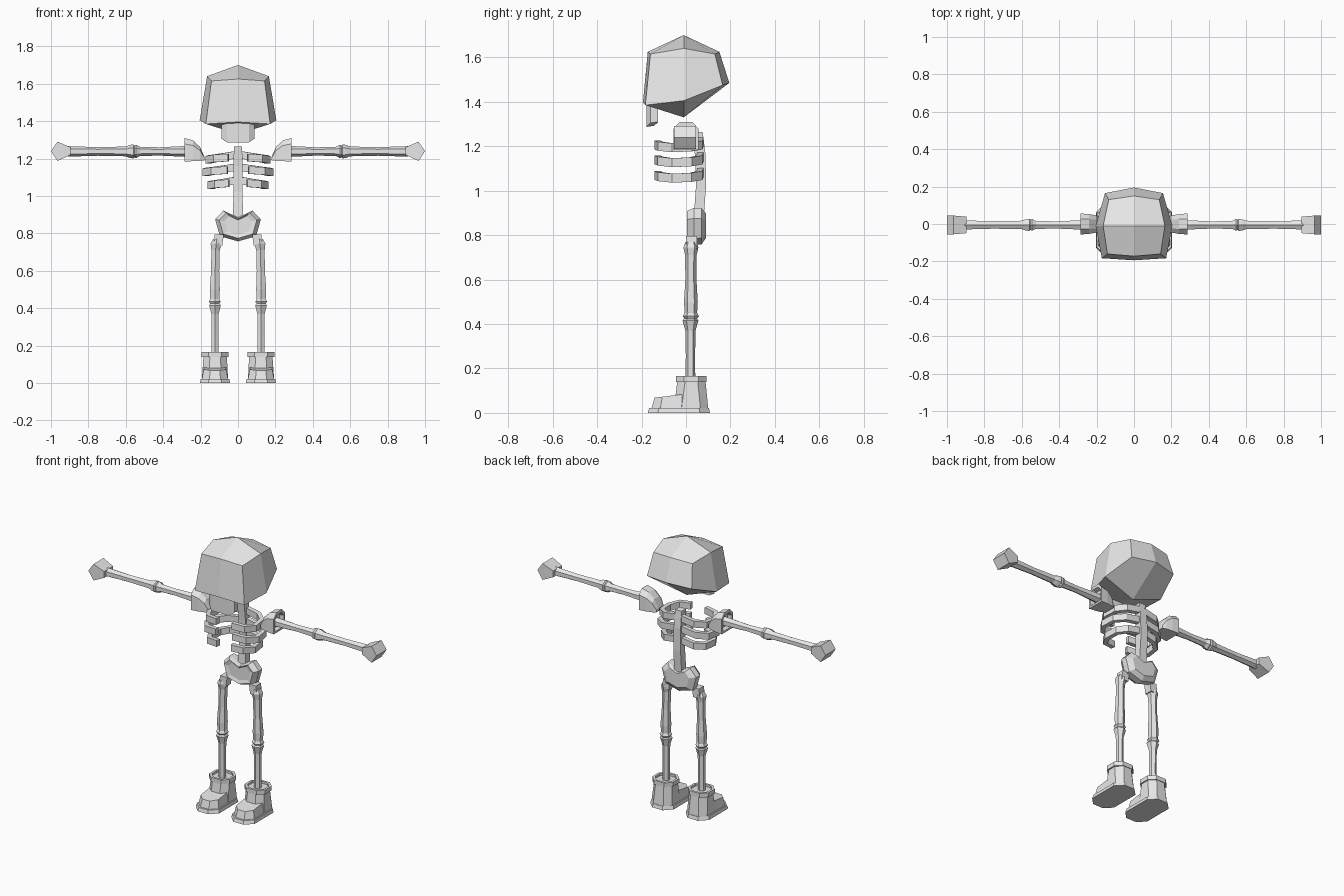
import bpy, bmesh, math
from mathutils import Vector

cube = bpy.data.objects.get("Cube")
if cube:
    bpy.data.objects.remove(cube, do_unlink=True)

bone_grey = bpy.data.materials.new("bone_grey")
bone_grey.use_nodes = True
COLOUR = (0.8, 0.8, 0.8, 1)
bone_grey.diffuse_color = COLOUR
bone_grey.node_tree.nodes["Principled BSDF"].inputs["Base Color"].default_value = COLOUR


def finish(name, bm, mirror=False):
    """Turn a bmesh into a flat-shaded object, mirrored over x if asked."""
    bmesh.ops.recalc_face_normals(bm, faces=bm.faces)
    mesh = bpy.data.meshes.new(name)
    bm.to_mesh(mesh)
    bm.free()
    mesh.materials.append(bone_grey)
    obj = bpy.data.objects.new(name, mesh)
    bpy.context.collection.objects.link(obj)
    if mirror:
        mod = obj.modifiers.new("mirror", 'MIRROR')
        mod.use_clip = False
        mod.use_mirror_merge = False
    return obj


def loft(name, rings, mirror=False):
    """Skin a list of equal rings and cap both ends."""
    bm = bmesh.new()
    rows = [[bm.verts.new(p) for p in ring] for ring in rings]
    n = len(rows[0])
    for a, b in zip(rows, rows[1:]):
        for i in range(n):
            j = (i + 1) % n
            bm.faces.new((a[i], a[j], b[j], b[i]))
    bm.faces.new(rows[0])
    bm.faces.new(rows[-1])
    return finish(name, bm, mirror)


def limb(name, stations, sides=6):
    """Round bone: stations are (centre, radius), all along one axis."""
    along_x = abs(stations[0][0][0] - stations[-1][0][0]) > 0.1
    u = Vector((0, 1, 0)) if along_x else Vector((1, 0, 0))
    v = Vector((0, 0, 1)) if along_x else Vector((0, 1, 0))
    rings = []
    for c, r in stations:
        angles = [math.tau * (i + 0.5) / sides for i in range(sides)]
        rings.append([Vector(c) + (u * math.cos(a) + v * math.sin(a)) * r for a in angles])
    return loft(name, rings, True)


def octagon(x0, x1, y0, y1, z, cut, z_front=None):
    """Rectangle with cut corners; z_front slopes it towards the toe."""
    zf = z if z_front is None else z_front
    pts = [(x0 + cut, y0), (x1 - cut, y0), (x1, y0 + cut), (x1, y1 - cut),
           (x1 - cut, y1), (x0 + cut, y1), (x0, y1 - cut), (x0, y0 + cut)]
    return [(x, y, zf + (z - zf) * (y - y0) / (y1 - y0)) for x, y in pts]


# Skull: two rings of eight points between a crown and a base point
def skull_ring(side, front, back):
    (sx, sy, sz), (fx, fy, fz, fm), (bx, by, bz, bm_y) = side, front, back
    return [(sx, sy, sz), (bx, by, bz), (0, bm_y, bz + 0.01), (-bx, by, bz),
            (-sx, sy, sz), (-fx, fy, fz), (0, fm, fz + 0.01), (fx, fy, fz)]


bm = bmesh.new()
upper = skull_ring((0.165, -0.01, 1.64), (0.142, -0.16, 1.615, -0.172), (0.135, 0.13, 1.615, 0.15))
lower = skull_ring((0.205, -0.01, 1.405), (0.172, -0.183, 1.385, -0.194), (0.155, 0.165, 1.475, 0.195))
up, low = ([bm.verts.new(p) for p in ring] for ring in (upper, lower))
crown, base = bm.verts.new((0, -0.01, 1.7)), bm.verts.new((0, -0.01, 1.33))
for i in range(8):
    j = (i + 1) % 8
    bm.faces.new((up[i], up[j], low[j], low[i]))
for i in range(0, 8, 2):
    for ring, pole in ((up, crown), (low, base)):
        bm.faces.new((pole, ring[i], ring[i + 1], ring[(i + 2) % 8]))
finish("skull", bm)

# Upper teeth: a thin curved plate under the face
loft("upper_teeth", [
    [(x, y, 1.39), (x, y + 0.035, 1.39), (x, y + 0.035, z + 0.005), (x, y, z)]
    for x, y, z in ((-0.087, -0.16, 1.305), (-0.06, -0.178, 1.287),
                    (0.06, -0.178, 1.287), (0.087, -0.16, 1.305))])

# Spine: a square column that leans forward at the top
loft("spine", [
    [(-w, y0, z), (w, y0, z), (w, y1, z), (-w, y1, z)]
    for z, w, y0, y1 in ((0.88, 0.026, 0.035, 0.08), (1.02, 0.025, 0.045, 0.09),
                         (1.16, 0.024, 0.04, 0.088), (1.265, 0.022, 0.03, 0.075))])

# Ribs: square strips bent from the spine round to the chest
RIB_PATH = [(0.08, 0.065, 0.015), (0.65, 0.06, 0.0), (0.95, 0.02, -0.008),
            (1.0, -0.06, -0.012), (0.78, -0.115, -0.005), (0.32, -0.128, 0.0)]


def rib(name, z, width, h=0.02, t=0.014):
    pts = [Vector((x * width, y, z + dz)) for x, y, dz in RIB_PATH]
    rings = []
    for i, p in enumerate(pts):
        d = pts[min(i + 1, len(pts) - 1)] - pts[max(i - 1, 0)]
        side = Vector((d.y, -d.x, 0)).normalized() * t
        lift = Vector((0, 0, h))
        rings.append([p - side - lift, p + side - lift, p + side + lift, p - side + lift])
    loft(name, rings, True)


rib("top_ribs", 1.205, 0.16)
rib("middle_ribs", 1.138, 0.175)
rib("bottom_ribs", 1.068, 0.15)

# Shoulder guards: half domes with a recessed outer face
def arch(x, top, w, bottom):
    mid = bottom + (top - bottom) * 0.75
    return [(x, -w, bottom), (x, -w, mid), (x, -w * 0.5, top),
            (x, w * 0.5, top), (x, w, mid), (x, w, bottom)]


loft("shoulder_guards", [
    arch(0.26, 1.285, 0.04, 1.2), arch(0.287, 1.292, 0.044, 1.196),
    arch(0.287, 1.31, 0.056, 1.184), arch(0.24, 1.297, 0.053, 1.186),
    arch(0.203, 1.262, 0.046, 1.188), arch(0.18, 1.21, 0.036, 1.19)], True)

# Arms
limb("upper_arms", [((x, -0.005, 1.238), r) for x, r in (
    (0.25, 0.03), (0.3, 0.028), (0.42, 0.022), (0.525, 0.025), (0.545, 0.036), (0.565, 0.026))])
limb("forearms", [((x, -0.005, 1.238), r) for x, r in (
    (0.545, 0.022), (0.56, 0.038), (0.58, 0.034), (0.6, 0.026), (0.75, 0.023), (0.91, 0.028))])

# Hands: five-sided mitts
HAND = [(1.0, 1.24), (0.965, 1.29), (0.895, 1.26), (0.895, 1.22), (0.965, 1.187)]
loft("hands", [[(x, -0.005 + s * (0.05 if x > 0.9 else 0.044), z) for x, z in HAND]
               for s in (-1, 1)], True)

# Pelvis: notched shield with a bulging back
PELVIS = [(0, 0.885), (0.078, 0.922), (0.122, 0.875), (0.097, 0.785), (0, 0.757),
          (-0.097, 0.785), (-0.122, 0.875), (-0.078, 0.922)]
loft("pelvis", [[(x * s, y, 0.85 + (z - 0.85) * s) for x, z in PELVIS]
                for y, s in ((0.012, 0.6), (0.005, 0.82), (0.035, 1.0), (0.07, 0.98), (0.09, 0.68))])

# Hip joints
loft("hip_joints", [
    [(x - 0.024, 0.0, z), (x + 0.024, 0.0, z), (x + 0.024, 0.05, z), (x - 0.024, 0.05, z)]
    for x, z in ((0.108, 0.735), (0.1, 0.795))], True)

# Legs
limb("thighs", [((x, 0.022, z), r) for x, z, r in (
    (0.113, 0.77, 0.024), (0.117, 0.745, 0.034), (0.12, 0.71, 0.026), (0.122, 0.6, 0.025),
    (0.124, 0.5, 0.031), (0.124, 0.45, 0.028), (0.124, 0.435, 0.036), (0.124, 0.42, 0.026))])
limb("shins", [((0.123, 0.02, z), r) for z, r in (
    (0.43, 0.024), (0.415, 0.036), (0.395, 0.03), (0.37, 0.023), (0.26, 0.021), (0.13, 0.022))])

# Boots: sole, toe, shaft and an open cuff
loft("boot_soles", [octagon(0.042, 0.204, -0.172, 0.108, 0, 0.045),
                    octagon(0.046, 0.2, -0.166, 0.103, 0.022, 0.045)], True)
loft("boot_toes", [octagon(0.053, 0.193, -0.155, 0.06, 0.02, 0.04),
                   octagon(0.063, 0.183, -0.142, 0.05, 0.092, 0.035, 0.068)], True)
loft("boot_shafts", [octagon(0.053, 0.193, -0.055, 0.1, 0.02, 0.035),
                     octagon(0.06, 0.184, -0.038, 0.087, 0.15, 0.035)], True)
loft("boot_cuffs", [octagon(0.052, 0.194, -0.044, 0.092, 0.138, 0.036),
                    octagon(0.052, 0.194, -0.044, 0.092, 0.165, 0.036),
                    octagon(0.066, 0.18, -0.03, 0.078, 0.165, 0.03),
                    octagon(0.066, 0.18, -0.03, 0.078, 0.152, 0.03)], True)
